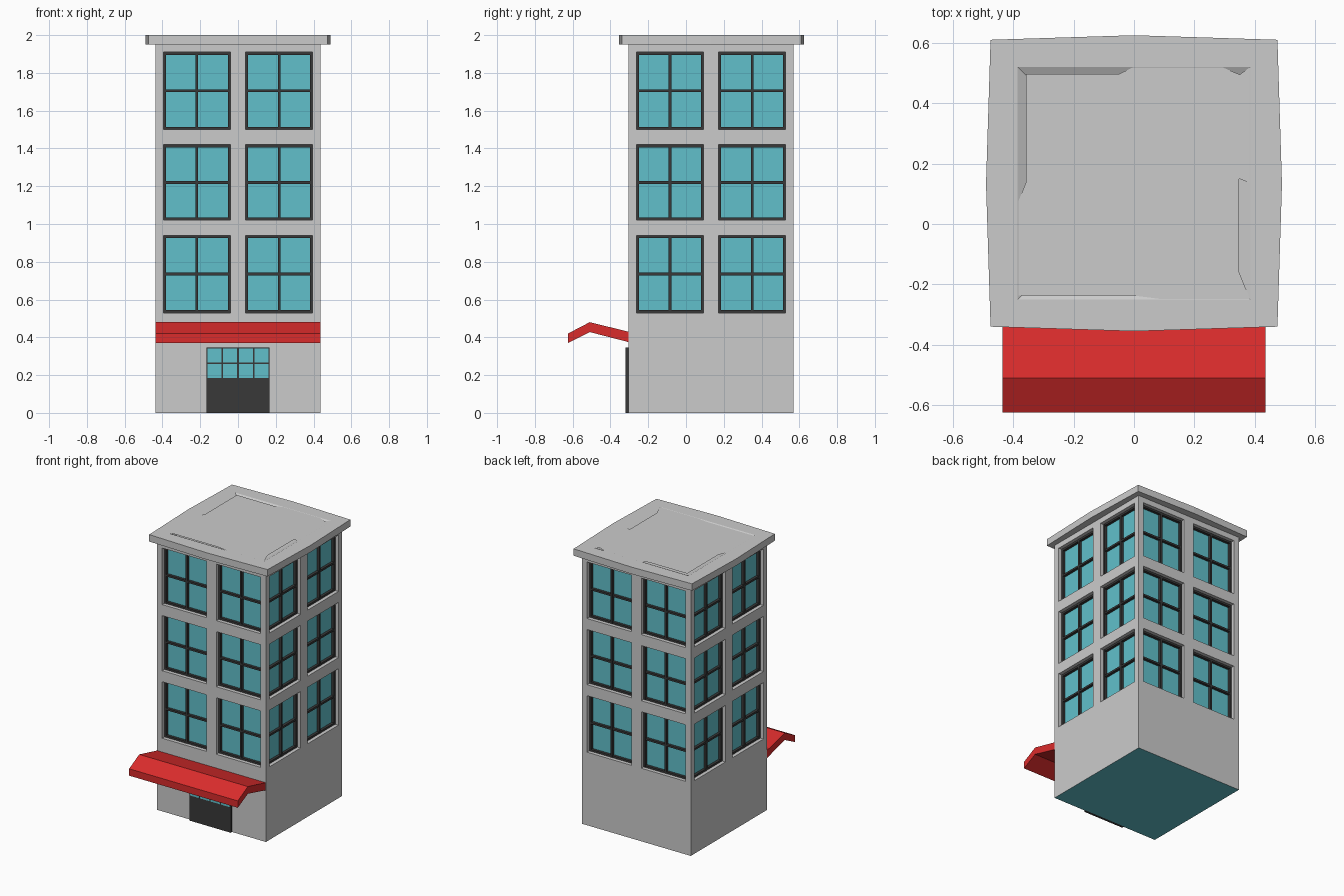
import bpy, bmesh, math
from mathutils import Matrix, Vector

if "Cube" in bpy.data.objects:
    bpy.data.objects.remove(bpy.data.objects["Cube"])

CY, H = 0.1325, 0.4375            # tower centre in y, half width
DEPTH = 0.045                     # glass setback
U_WIN = [(-0.395, -0.04), (0.04, 0.395)]
V_WIN = [(0.53, 0.94), (1.02, 1.42), (1.50, 1.91)]


def material(name, rgb):
    m = bpy.data.materials.new(name)
    m.diffuse_color = (*rgb, 1)
    m.use_nodes = True
    m.node_tree.nodes["Principled BSDF"].inputs["Base Color"].default_value = m.diffuse_color
    return m


GLASS = material("teal_glass", (0.12, 0.53, 0.60))
DARK = material("dark_frame", (0.04, 0.04, 0.04))
RED = material("red_awning", (0.70, 0.025, 0.025))


def finish(bm, name, mat=None, fix=True):
    bmesh.ops.remove_doubles(bm, verts=bm.verts, dist=1e-5)
    if fix:
        bmesh.ops.recalc_face_normals(bm, faces=bm.faces)
    me = bpy.data.meshes.new(name)
    bm.to_mesh(me)
    bm.free()
    ob = bpy.data.objects.new(name, me)
    bpy.context.collection.objects.link(ob)
    if mat:
        me.materials.append(mat)
    return ob


def face(bm, pts):
    return bm.faces.new([bm.verts.new(p) for p in pts])


def box(bm, lo, hi, rot=None):
    lo, hi = Vector(lo), Vector(hi)
    m = Matrix.Translation((lo + hi) / 2) @ Matrix.Diagonal((*(hi - lo), 1))
    bmesh.ops.create_cube(bm, size=1, matrix=(rot @ m) if rot else m)


# The four sides repeat around the tower axis
SIDES = [Matrix.Translation((0, CY, 0)) @ Matrix.Rotation(i * math.pi / 2, 4, 'Z')
         for i in range(4)]

# Walls: a grid of panels with recessed openings
us = [-H] + [u for w in U_WIN for u in w] + [H]
vs = [0] + [v for w in V_WIN for v in w] + [1.96]
bm = bmesh.new()
for R in SIDES:
    for i in range(len(us) - 1):
        for j in range(len(vs) - 1):
            c = [(us[i], vs[j]), (us[i + 1], vs[j]),
                 (us[i + 1], vs[j + 1]), (us[i], vs[j + 1])]
            if i % 2 and j % 2:
                for k in range(4):
                    a, b = c[k], c[(k + 1) % 4]
                    face(bm, [R @ Vector(p) for p in (
                        (a[0], -H, a[1]), (a[0], -H + DEPTH, a[1]),
                        (b[0], -H + DEPTH, b[1]), (b[0], -H, b[1]))])
            else:
                face(bm, [R @ Vector((u, -H, v)) for u, v in c])
finish(bm, "walls", fix=False)

# Glass core behind the openings
bm = bmesh.new()
g = H - DEPTH
box(bm, (-g, CY - g, 0.01), (g, CY + g, 1.955))
finish(bm, "window_glass", GLASS)

# Underside of the building
bm = bmesh.new()
face(bm, [(-H, CY - H, 0), (-H, CY + H, 0), (H, CY + H, 0), (H, CY - H, 0)])
finish(bm, "base_plate", GLASS, fix=False)

# Window frames: border plus crossing bars
bm = bmesh.new()
y0, y1, t = -H + 0.025, -H + DEPTH + 0.003, 0.014
for R in SIDES:
    for a, b in U_WIN:
        for c, d in V_WIN:
            mu, mv = (a + b) / 2, (c + d) / 2
            for u in (a, mu - t / 2, b - t):
                box(bm, (u, y0, c), (u + t, y1, d), R)
            for v in (c, mv - t / 2, d - t):
                box(bm, (a, y0 + 0.001, v), (b, y1, v + t), R)
finish(bm, "window_frames", DARK, fix=False)

# Roof slab with slightly bowed edges and a shallow sunken gutter
outer = [(-0.475, -0.34), (0, -0.355), (0.475, -0.34), (0.49, CY),
         (0.475, 0.61), (0, 0.625), (-0.475, 0.61), (-0.49, CY)]


def ring(h, z):
    x, y0, y1 = 0.385 - h, -0.25 + h, 0.52 - h
    return [(-x, y0, z), (0, y0, z), (x, y0, z), (x, CY, z),
            (x, y1, z), (0, y1, z), (-x, y1, z), (-x, CY, z)]


loops = [[(x, y, 1.95) for x, y in outer], [(x, y, 2.0) for x, y in outer],
         ring(0, 2.0), ring(0.04, 1.98)]
bm = bmesh.new()
face(bm, loops[0][::-1])
for A, B in zip(loops, loops[1:]):
    for k in range(8):
        n = (k + 1) % 8
        face(bm, [A[k], A[n], B[n], B[k]])
face(bm, loops[-1])
finish(bm, "roof_slab")

# Roof deck, leaving parts of the gutter open
deck = [(-0.385, -0.237), (0, -0.237), (0.1, -0.25), (0.385, -0.25),
        (0.348, -0.16), (0.348, 0.15), (0.385, 0.135), (0.385, 0.52),
        (0.35, 0.495), (0.29, 0.52), (0, 0.52), (-0.05, 0.497),
        (-0.357, 0.497), (-0.357, 0.14), (-0.385, 0.07)]
bm = bmesh.new()
face(bm, [(x, y, 1.999) for x, y in deck])
finish(bm, "roof_deck", fix=False)

# Awning extruded along x from its side profile
prof = [(-0.305, 0.43), (-0.51, 0.48), (-0.625, 0.42),
        (-0.625, 0.37), (-0.51, 0.428), (-0.305, 0.375)]
bm = bmesh.new()
f = face(bm, [(-0.436, y, z) for y, z in prof])
ext = bmesh.ops.extrude_face_region(bm, geom=[f])
bmesh.ops.translate(bm, vec=(0.872, 0, 0),
                    verts=[v for v in ext['geom'] if isinstance(v, bmesh.types.BMVert)])
finish(bm, "awning", RED)

# Entrance door
bm = bmesh.new()
box(bm, (-0.166, -0.32, 0), (0.166, -0.30, 0.345))
finish(bm, "door", DARK)

# Door panes, four by two
bm = bmesh.new()
for i in range(4):
    for j in range(2):
        x, z = -0.166 + 0.083 * i, 0.18 + 0.082 * j
        box(bm, (x + 0.004, -0.3215, z + 0.004), (x + 0.079, -0.315, z + 0.078))
finish(bm, "door_panes", GLASS)
